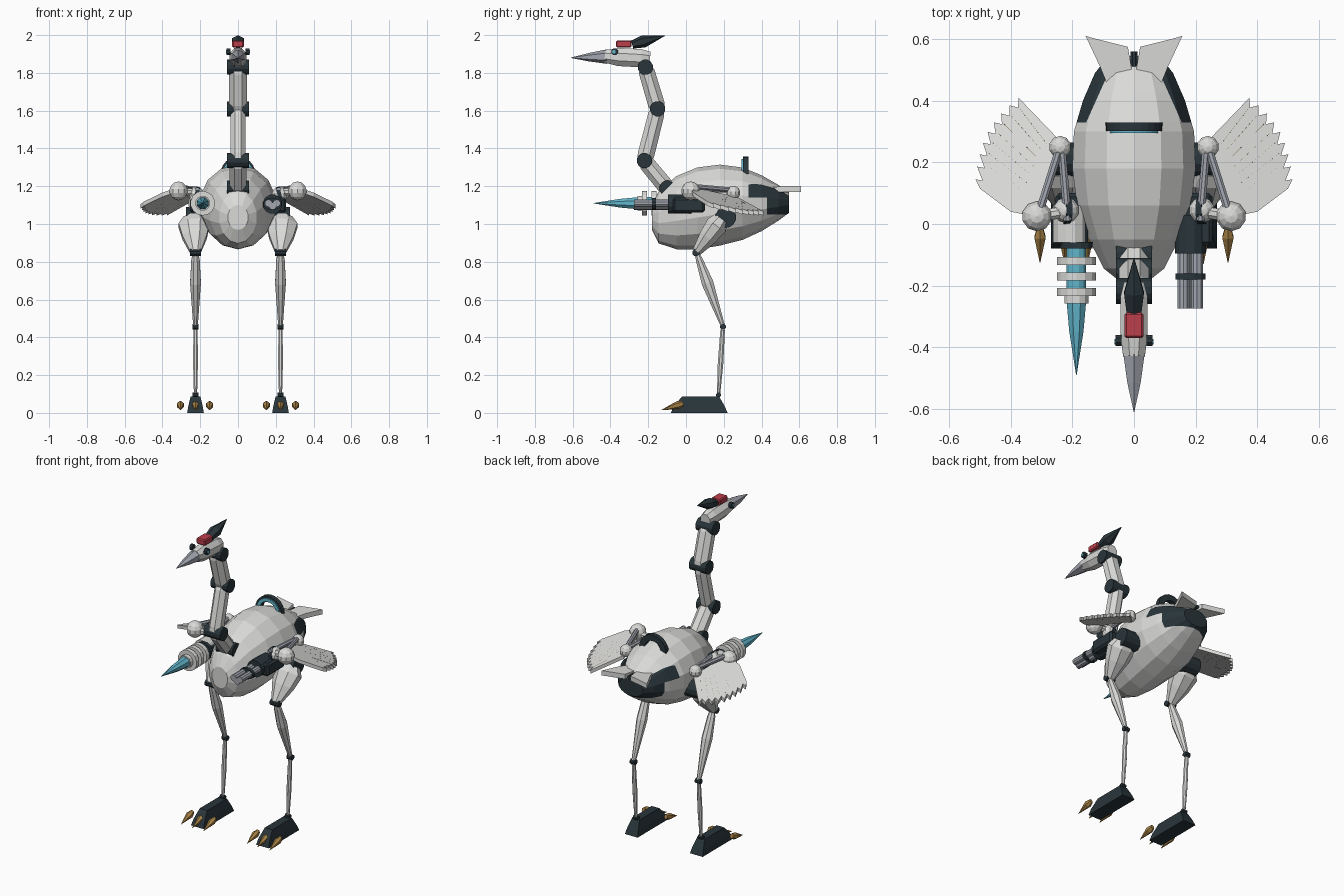
import bpy, bmesh, math
from mathutils import Vector as V

if "Cube" in bpy.data.objects:
    bpy.data.objects.remove(bpy.data.objects["Cube"])

def mat(name, c):
    m = bpy.data.materials.new(name)
    m.diffuse_color = (*c, 1)
    m.use_nodes = True
    m.node_tree.nodes["Principled BSDF"].inputs["Base Color"].default_value = m.diffuse_color
    return m

WHITE = mat("shell white", (0.70, 0.70, 0.69))
DARK = mat("dark slate", (0.022, 0.036, 0.043))
STEEL = mat("blue steel", (0.36, 0.38, 0.43))
CYAN = mat("energy cyan", (0.12, 0.46, 0.60))
GOLD = mat("claw gold", (0.38, 0.22, 0.06))
RED = mat("crown red", (0.50, 0.05, 0.07))
BROWN = mat("quill brown", (0.16, 0.08, 0.02))

def finish(name, bm, *mats):
    bmesh.ops.recalc_face_normals(bm, faces=bm.faces)
    me = bpy.data.meshes.new(name)
    bm.to_mesh(me)
    bm.free()
    for m in mats:
        me.materials.append(m)
    ob = bpy.data.objects.new(name, me)
    bpy.context.collection.objects.link(ob)
    return ob

def skin(bm, rings):
    """Join equal-sized vertex rings and cap both ends."""
    n = len(rings[0])
    vs = [[bm.verts.new(p) for p in r] for r in rings]
    for r, q in zip(vs, vs[1:]):
        for i in range(n):
            bm.faces.new((r[i], r[(i + 1) % n], q[(i + 1) % n], q[i]))
    bm.faces.new(vs[0])
    bm.faces.new(vs[-1])

def rod(name, a, b, radii, m, n=8):
    """Straight part from a to b; radii = (t, sideways, depth)."""
    a, b = V(a), V(b)
    d = (b - a).normalized()
    u = V((1, 0, 0)) if abs(d.x) < 0.9 else V((0, 1, 0))
    u = (u - d * u.dot(d)).normalized()
    w = d.cross(u)
    bm = bmesh.new()
    rings = []
    for t, p, q in radii:
        k = [2 * math.pi * (i + 0.5) / n for i in range(n)]
        rings.append([a.lerp(b, t) + u * p * math.cos(x) + w * q * math.sin(x) for x in k])
    skin(bm, rings)
    return finish(name, bm, m)

def cyl(name, a, b, r, m, n=12):
    return rod(name, a, b, [(0, r, r), (1, r, r)], m, n)

def ball(name, c, r, m):
    bm = bmesh.new()
    bmesh.ops.create_uvsphere(bm, u_segments=10, v_segments=7, radius=r)
    bmesh.ops.translate(bm, verts=bm.verts, vec=c)
    return finish(name, bm, m)

def box(name, lo, hi, m, bevel=0.0):
    lo, hi = V(lo), V(hi)
    bm = bmesh.new()
    bmesh.ops.create_cube(bm, size=1)
    for v in bm.verts:
        v.co = V([(lo[i] + hi[i]) / 2 + v.co[i] * abs(hi[i] - lo[i]) for i in range(3)])
    if bevel:
        bmesh.ops.bevel(bm, geom=bm.edges[:], offset=bevel, segments=1, affect='EDGES')
    return finish(name, bm, m)

def plate(name, pts, m, t=0.008):
    """Flat outline given thickness in z."""
    bm = bmesh.new()
    skin(bm, [[V(p) - V((0, 0, t / 2)) for p in pts], [V(p) + V((0, 0, t / 2)) for p in pts]])
    return finish(name, bm, m)

# Egg-shaped body: y, bottom, top, half width
stations = [(-0.18, 0.97, 1.10, 0.055), (-0.145, 0.90, 1.17, 0.10), (-0.05, 0.87, 1.25, 0.15),
            (0.06, 0.87, 1.295, 0.19), (0.18, 0.89, 1.31, 0.205), (0.30, 0.92, 1.295, 0.20),
            (0.40, 0.965, 1.255, 0.17), (0.49, 1.02, 1.205, 0.13), (0.545, 1.06, 1.165, 0.085)]
bm = bmesh.new()
rings = []
for y, lo, hi, w in stations:
    ks = [math.pi * (2 * i + 1) / 14 for i in range(14)]
    rings.append([V((w * math.cos(k), y, (lo + hi) / 2 + (hi - lo) / 2 * 1.02 * math.sin(k))) for k in ks])
skin(bm, rings)
# Cut the dark rear armour into the shell
for co, no in [((0, 0.33, 0), (0, 1, 0)), ((0, 0.43, 0), (0, 1, 0)), ((0, 0, 1.14), (0, 0, 1)),
               ((0, 0, 1.05), (0, 0, 1)), ((0.155, 0.33, 0), (1, 0.45, 0)), ((-0.155, 0.33, 0), (-1, 0.45, 0))]:
    bmesh.ops.bisect_plane(bm, geom=bm.verts[:] + bm.edges[:] + bm.faces[:], plane_co=co, plane_no=no)
for f in bm.faces:
    c = f.calc_center_median()
    side = abs(c.x) > 0.155 - 0.45 * (c.y - 0.33)
    f.material_index = int(c.y > 0.52 or (side and ((c.y > 0.33 and c.z > 1.14) or (c.y > 0.43 and c.z > 1.05))))
finish("body", bm, WHITE, DARK)

# Arched back handle with a cyan strip on its front
def arch(name, y0, y1, r0, r1, m):
    bm = bmesh.new()
    rings = []
    for i in range(13):
        k = math.pi * i / 12
        rings.append([V((r * math.cos(k), y, 1.265 + r * math.sin(k))) for r, y in
                      ((r0, y0), (r1, y0), (r1, y1), (r0, y1))])
    skin(bm, rings)
    finish(name, bm, m)
arch("back_arch", 0.302, 0.33, 0.055, 0.092, DARK)
arch("back_arch_light", 0.295, 0.303, 0.06, 0.08, CYAN)

# Neck: jointed segments
joints = [(-0.10, 1.19), (-0.22, 1.335), (-0.15, 1.61), (-0.215, 1.83)]
for i, (p, q) in enumerate(zip(joints, joints[1:])):
    w = (0.05, 0.043, 0.052)[i]
    rod("neck_segment", (0, *p), (0, *q), [(0, w, 0.042), (0.12, w, 0.048), (0.88, w, 0.046), (1, w, 0.036)], WHITE)
for y, z in joints:
    cyl("neck_joint", (-0.058, y, z), (0.058, y, z), 0.041, DARK)

# Head, beak, crown and crest
rod("head", (0, -0.19, 1.875), (0, -0.43, 1.888),
    [(0, 0.035, 0.04), (0.2, 0.048, 0.052), (0.7, 0.048, 0.052), (1, 0.038, 0.036)], WHITE)
rod("beak", (0, -0.42, 1.886), (0, -0.61, 1.88), [(0, 0.04, 0.038), (0.5, 0.025, 0.022), (1, 0.001, 0.001)], STEEL, 6)
box("crown", (-0.031, -0.37, 1.935), (0.031, -0.288, 1.972), RED, 0.006)
rod("crest", (0, -0.285, 1.95), (0, -0.11, 1.998),
    [(0, 0.028, 0.022), (0.35, 0.037, 0.033), (1, 0.001, 0.001)], DARK, 6)

# Tail fan
rod("tail_pin", (0, 0.50, 1.18), (0, 0.56, 1.18), [(0, 0.012, 0.012), (1, 0.012, 0.012)], DARK)
for s in (1, -1):
    plate("tail_feather", [(s * x, y, z) for x, y, z in
          ((0, 0.46, 1.18), (0.09, 0.46, 1.18), (0.11, 0.51, 1.185), (0.157, 0.61, 1.185),
           (0.12, 0.60, 1.185), (0.02, 0.575, 1.185))], WHITE, 0.03)

# Wing plane and feather rows
def wing(x, y, s, lift=0.0):
    return V((s * x, y, 1.185 - 0.27 * (x - 0.30) - 0.285 * (y - 0.03) + lift))

for s in (1, -1):
    ox = "right" if s > 0 else "left"
    n = 8
    outline = [(0.24, 0.27)]
    tips, roots = [], []
    for i in range(n + 1):
        t = i / n
        bow = 0.03 * math.sin(math.pi * t)
        tips.append((0.375 + 0.14 * t + bow, 0.41 - 0.265 * t + bow * 0.7))
        roots.append((0.265 + 0.095 * t, 0.255 - 0.20 * t))
    for i in range(n):
        x, y = tips[i]
        x2, y2 = tips[i + 1]
        outline += [(x, y), (0.8 * x2 + 0.2 * x - 0.022, 0.8 * y2 + 0.2 * y - 0.012)]
    outline += [tips[n], (0.50, 0.115), (0.40, 0.04), (0.30, 0.02)]
    plate(ox + "_wing", [wing(x, y, s) for x, y in outline], WHITE, 0.022)
    for i in range(n):
        t = [(tips[i][k] + tips[i + 1][k]) / 2 for k in (0, 1)]
        r = [(roots[i][k] + roots[i + 1][k]) / 2 for k in (0, 1)]
        a, b = (wing(r[0] + (t[0] - r[0]) * f, r[1] + (t[1] - r[1]) * f, s) for f in (0.1, 0.86))
        rod(ox + "_wing_quill", a, b, [(0, 0.003, 0.0145), (1, 0.003, 0.0145)], BROWN, 4)

    # Wing arm: balls, struts and dark shoulder
    ball("wing_wrist", (s * 0.24, 0.25, 1.165), 0.037, WHITE)
    ball("wing_elbow", (s * 0.315, 0.025, 1.175), 0.05, WHITE)
    cyl("wing_strut", (s * 0.24, 0.25, 1.18), (s * 0.31, 0.03, 1.20), 0.014, STEEL, 8)
    cyl("wing_strut", (s * 0.235, 0.25, 1.18), (s * 0.215, 0.01, 1.18), 0.014, STEEL, 8)
    cyl("wing_link", (s * 0.22, 0.04, 1.17), (s * 0.31, 0.025, 1.17), 0.02, WHITE, 8)
    ball("shoulder", (s * 0.22, 0.045, 1.155), 0.043, WHITE)
    cyl("shoulder_ring", (s * 0.21, 0.045, 1.15), (s * 0.23, 0.045, 1.155), 0.046, DARK)

    # Eye
    cyl("eye", (s * 0.04, -0.378, 1.912), (s * 0.06, -0.378, 1.912), 0.019, DARK, 8)
    cyl("eye_lens", (s * 0.058, -0.382, 1.912), (s * 0.063, -0.382, 1.912), 0.010, CYAN, 8)

    # Leg
    hx = s * 0.225
    cyl("hip", (s * 0.15, 0.21, 1.035), (s * 0.275, 0.21, 1.035), 0.056, DARK)
    rod("thigh", (s * 0.235, 0.19, 1.03), (hx, 0.055, 0.85),
        [(0, 0.06, 0.045), (0.2, 0.088, 0.062), (0.55, 0.07, 0.052), (1, 0.03, 0.026)], WHITE)
    cyl("knee", (s * 0.195, 0.052, 0.848), (s * 0.255, 0.052, 0.848), 0.02, DARK, 8)
    rod("shin", (hx, 0.06, 0.84), (hx, 0.195, 0.46),
        [(0, 0.016, 0.014), (0.08, 0.024, 0.02), (0.4, 0.031, 0.034), (1, 0.013, 0.012)], WHITE)
    cyl("ankle", (s * 0.208, 0.196, 0.455), (s * 0.242, 0.196, 0.455), 0.016, DARK, 8)
    rod("lower_leg", (hx, 0.194, 0.44), (hx, 0.172, 0.09),
        [(0, 0.012, 0.013), (0.5, 0.014, 0.016), (1, 0.009, 0.009)], WHITE)
    cyl("foot_pivot", (s * 0.21, 0.172, 0.095), (s * 0.24, 0.172, 0.095), 0.013, DARK, 8)

    # Wedge foot and three claws
    bm = bmesh.new()
    skin(bm, [[V((hx + a * w, y, z)) for a, y in ((-1, y0), (1, y0), (1, y1), (-1, y1))]
              for w, y0, y1, z in ((0.044, -0.08, 0.22, 0), (0.038, -0.065, 0.205, 0.035), (0.026, -0.02, 0.175, 0.088))])
    finish("foot", bm, DARK)
    for dx, tip in ((-0.075, -0.125), (0, -0.13), (0.08, -0.125)):
        x = hx + s * dx
        rod("claw", (x, -0.015, 0.05), (x, tip, 0.015),
            [(0, 0.012, 0.015), (0.25, 0.021, 0.021), (1, 0.001, 0.001)], GOLD, 6)

    # Weapon mount
    box("weapon_mount", (s * 0.15, -0.07, 1.06), (s * 0.255, 0.10, 1.14), DARK, 0.012)

# Twin-barrel gun
gx = 0.183
cyl("gun_housing", (gx, -0.095, 1.105), (gx, 0.03, 1.105), 0.052, DARK)
for dx, z in ((-0.022, 1.11), (0.022, 1.11), (0, 1.095)):
    cyl("gun_barrel", (gx + dx, -0.275, z), (gx + dx, -0.08, z), 0.02, STEEL, 10)
rod("gun_band", (gx, -0.18, 1.107), (gx, -0.16, 1.107), [(0, 0.05, 0.033), (1, 0.05, 0.033)], DARK, 12)

# Ringed drill
dx = -0.187
cyl("drill_housing", (dx - 0.02, -0.06, 1.11), (dx - 0.02, 0.06, 1.11), 0.057, WHITE)
cyl("drill_collar", (dx, -0.08, 1.11), (dx, -0.058, 1.11), 0.055, DARK)
cyl("drill_core", (dx, -0.25, 1.11), (dx, -0.07, 1.11), 0.033, CYAN)
for y in (-0.12, -0.17, -0.22):
    cyl("drill_ring", (dx, y - 0.013, 1.11), (dx, y + 0.013, 1.11), 0.065, WHITE, 14)
cyl("drill_ring_front", (dx, -0.258, 1.11), (dx, -0.23, 1.11), 0.04, WHITE)
rod("drill_bit", (dx, -0.255, 1.11), (dx, -0.49, 1.11), [(0, 0.034, 0.034), (0.4, 0.025, 0.025), (1, 0.001, 0.001)], CYAN)
